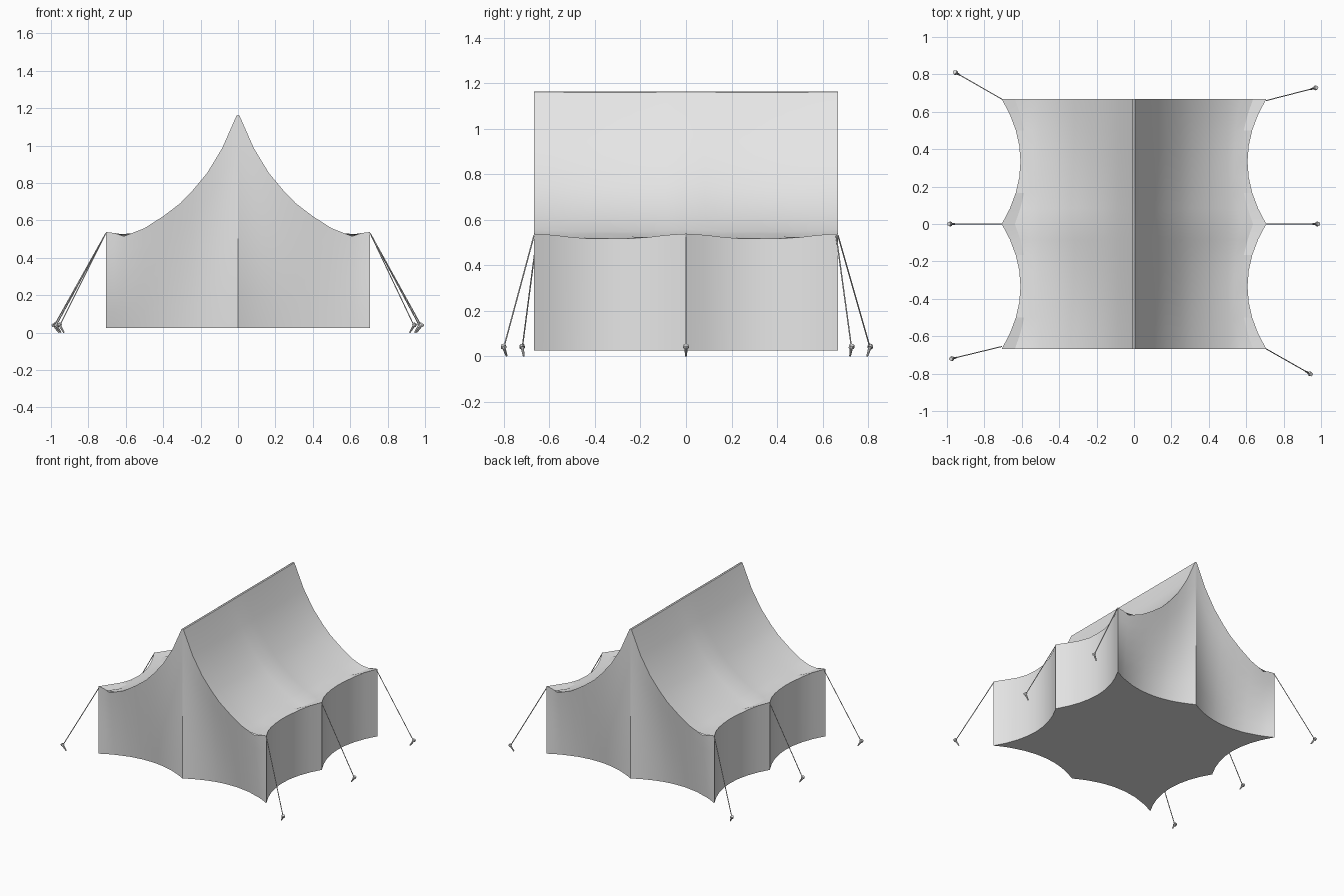
import bpy, math
from mathutils import Vector

cube = bpy.data.objects.get("Cube")
if cube:
    bpy.data.objects.remove(cube, do_unlink=True)

grey = bpy.data.materials.new("light_grey")
grey.use_nodes = True
grey.diffuse_color = (0.8, 0.8, 0.8, 1)
grey.node_tree.nodes["Principled BSDF"].inputs["Base Color"].default_value = (0.8, 0.8, 0.8, 1)

HALF_X, HALF_Y, BASE_Z, SCALLOP = 0.707, 0.668, 0.025, 0.1
# Roof slope from ridge to the lifted corner of the eave
SLOPE = [(0.0, 1.163), (0.008, 1.16), (0.085, 0.985), (0.165, 0.853), (0.245, 0.757),
         (0.31, 0.69), (0.40, 0.622), (0.50, 0.558), (0.61, 0.515), (0.66, 0.532), (HALF_X, 0.538)]


def roof_z(x):
    x = abs(x)
    for (x0, z0), (x1, z1) in zip(SLOPE, SLOPE[1:]):
        if x <= x1:
            return z0 + (z1 - z0) * (x - x0) / (x1 - x0)
    return SLOPE[-1][1]


def scallop(v, half):
    """Two arcs between the corners and the middle pole, 0 at the poles, 1 mid-bay."""
    t = min(abs(v) / half, 1)
    return 4 * t * (1 - t)


def eave_x(y):
    return HALF_X - SCALLOP * scallop(y, HALF_Y)


def make_mesh(name, verts, faces):
    mesh = bpy.data.meshes.new(name)
    mesh.from_pydata(verts, [], faces)
    mesh.materials.append(grey)
    mesh.polygons.foreach_set("use_smooth", [True] * len(mesh.polygons))
    mesh.update()
    mesh.set_sharp_from_angle(angle=math.radians(15))
    obj = bpy.data.objects.new(name, mesh)
    bpy.context.collection.objects.link(obj)
    return obj


def grid(name, rows, flip=False):
    """Skin a list of equally long rows of points."""
    n = len(rows[0])
    faces = []
    for r in range(len(rows) - 1):
        for c in range(n - 1):
            f = (r * n + c, r * n + c + 1, (r + 1) * n + c + 1, (r + 1) * n + c)
            faces.append(f[::-1] if flip else f)
    return make_mesh(name, [p for row in rows for p in row], faces)


N = 16
YS = [HALF_Y * (2 * i / N - 1) for i in range(N + 1)]

# Roof: sagging cloth hung between the ridge and the scalloped eaves
rows = []
for y in YS:
    xe = eave_x(y)
    half = [x for x, z in SLOPE[:8]] + [0.5 + (xe - 0.5) * k for k in (0.33, 0.66, 1)]
    right = []
    for x in half:
        sag = 0.02 * scallop(y, HALF_Y) * math.sin(math.pi * x / xe)
        right.append((x, y, roof_z(x) - sag))
    rows.append([(-x, yy, z) for x, yy, z in right[:0:-1]] + right)
grid("roof", rows)

# Side walls follow the eaves straight down
for side, label in ((1, "left"), (-1, "right")):
    wall = [[(side * eave_x(y), y, z) for y in YS] for z in (BASE_Z, roof_z(eave_x(0)))]
    wall[1] = [(x, y, roof_z(x)) for x, y, z in wall[1]]
    grid(label + "_wall", wall, side < 0)

# End walls: scalloped at the ground, straight along the gable edge
half_xs = sorted({x for x, z in SLOPE} | {0.045, 0.125, 0.205})
XS = [-x for x in half_xs[:0:-1]] + half_xs
for side, label in ((-1, "front"), (1, "back")):
    wall = []
    for k in range(7):
        t = k / 6
        wall.append([(x, side * (HALF_Y - SCALLOP * scallop(x, HALF_X) * (1 - t)),
                      BASE_Z + (roof_z(x) - BASE_Z) * t) for x in XS])
    grid(label + "_wall", wall, side > 0)

# Ground sheet with the same scalloped outline
front = [(x, -HALF_Y + SCALLOP * scallop(x, HALF_X), BASE_Z) for x in XS[:-1]]
left = [(eave_x(y), y, BASE_Z) for y in YS[:-1]]
outline = front + left
outline += [(-x, -y, z) for x, y, z in outline]
make_mesh("ground_sheet", outline, [tuple(reversed(range(len(outline))))])


def rod(name, a, b, r1, r2, sides):
    """Tapered cylinder from a to b."""
    a, b = Vector(a), Vector(b)
    bpy.ops.mesh.primitive_cone_add(vertices=sides, radius1=r1, radius2=r2,
                                    depth=(b - a).length, location=(a + b) / 2)
    obj = bpy.context.object
    obj.name = name
    obj.rotation_euler = (b - a).to_track_quat('Z', 'Y').to_euler()
    obj.data.materials.append(grey)
    bpy.ops.object.shade_smooth_by_angle(angle=math.radians(40))
    return obj


# Guy ropes and pegs: pole side, pole y, peg position
GUYS = [("front_right", -1, -0.655, (-0.975, -0.72)), ("front_left", 1, -HALF_Y, (0.943, -0.802)),
        ("middle_right", -1, 0, (-0.985, 0)), ("middle_left", 1, 0, (0.982, 0)),
        ("back_right", -1, HALF_Y, (-0.955, 0.81)), ("back_left", 1, 0.66, (0.972, 0.728))]
for label, side, y, peg in GUYS:
    top = Vector((side * HALF_X, y, 0.53))
    head = Vector((peg[0], peg[1], 0.042))
    inward = Vector((top.x - head.x, top.y - head.y, 0)).normalized()
    rod(label + "_rope", top, head + inward * 0.005, 0.003, 0.003, 6)
    rod(label + "_peg", (head + inward * 0.028) * Vector((1, 1, 0)).x - Vector((0, 0, 0.042)),
        head, 0.004, 0.008, 8)
    # Flattened peg head
    axis = (head - (head + inward * 0.028 - Vector((0, 0, 0.042)))).normalized()
    rod(label + "_peg_head", head - axis * 0.006, head + axis * 0.008, 0.013, 0.011, 8)
